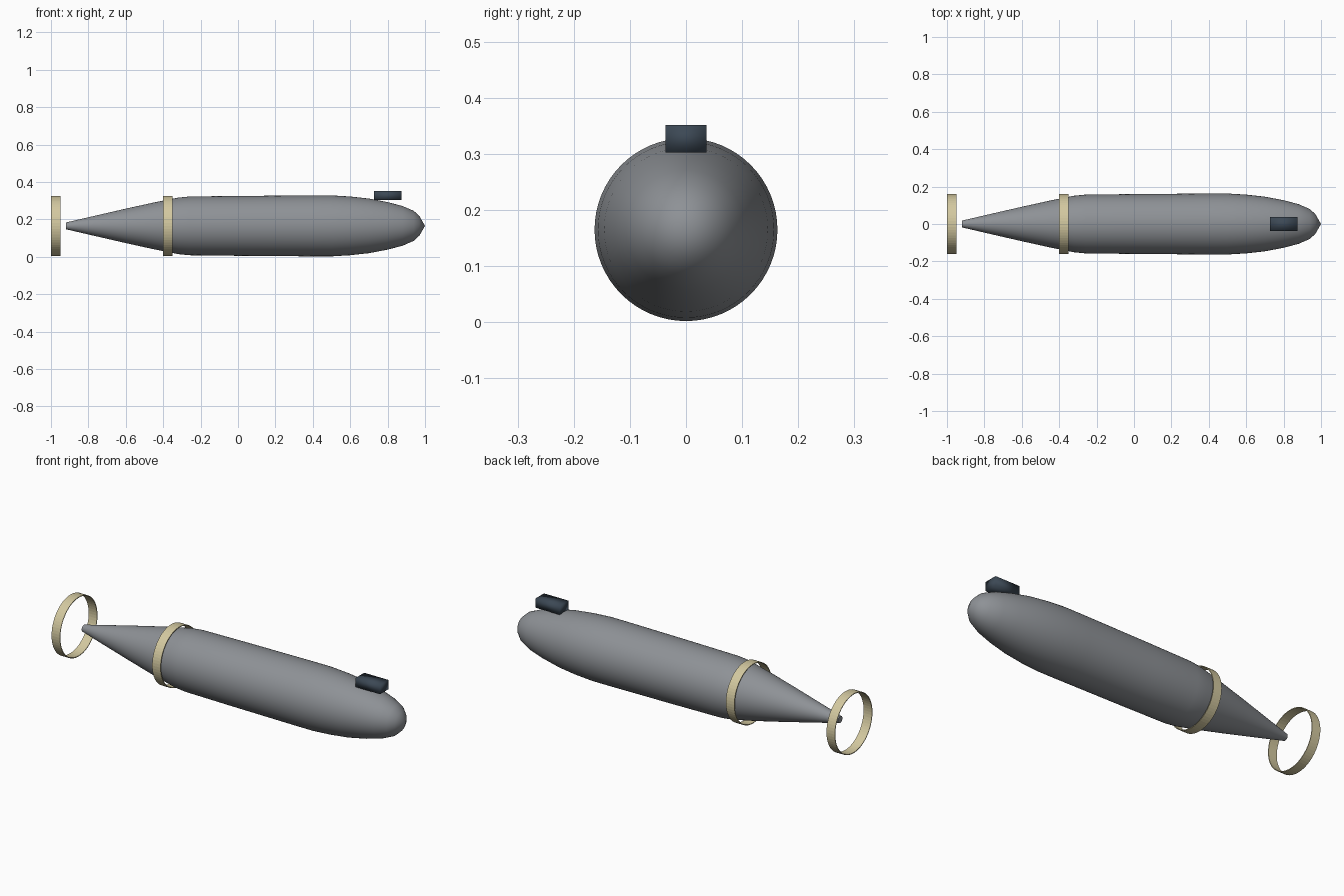
import bpy, math

if "Cube" in bpy.data.objects:
    bpy.data.objects.remove(bpy.data.objects["Cube"])

AXIS_Z = 0.165
SEG = 64


def material(name, rgb):
    m = bpy.data.materials.new(name)
    m.diffuse_color = (*rgb, 1)
    m.use_nodes = True
    m.node_tree.nodes["Principled BSDF"].inputs["Base Color"].default_value = m.diffuse_color
    return m


GREY = material("hull grey", (0.27, 0.285, 0.305))
CREAM = material("pale cream", (0.65, 0.58, 0.35))
SLATE = material("dark slate", (0.045, 0.065, 0.09))


def lathe(name, profile, mat, closed=False, smooth=True):
    """Revolve (x, radius) points around the long axis."""
    verts, rings, faces = [], [], []
    for x, r in profile:
        n = 1 if r == 0 else SEG
        rings.append([len(verts) + i for i in range(n)])
        for i in range(n):
            a = 2 * math.pi * i / SEG
            verts.append((x, r * math.cos(a), AXIS_Z + r * math.sin(a)))
    pairs = list(zip(rings, rings[1:])) + ([(rings[-1], rings[0])] if closed else [])
    for p, q in pairs:
        for i in range(SEG):
            j = (i + 1) % SEG
            quad = [p[i % len(p)], p[j % len(p)], q[j % len(q)], q[i % len(q)]]
            faces.append(list(dict.fromkeys(reversed(quad))))
    me = bpy.data.meshes.new(name)
    me.from_pydata(verts, [], faces)
    me.materials.append(mat)
    ob = bpy.data.objects.new(name, me)
    bpy.context.collection.objects.link(ob)
    if smooth:
        bpy.ops.object.select_all(action='DESELECT')
        ob.select_set(True)
        bpy.context.view_layer.objects.active = ob
        bpy.ops.object.shade_smooth_by_angle(angle=math.radians(40))
    return ob


# Hull: blunt tapered tail, long cylinder, rounded nose
lathe("hull", [(-0.92, 0), (-0.92, 0.018), (-0.8, 0.046), (-0.6, 0.092),
               (-0.45, 0.125), (-0.38, 0.139), (-0.32, 0.151), (-0.26, 0.157),
               (0.0, 0.16), (0.4, 0.163), (0.5, 0.163), (0.6, 0.157),
               (0.7, 0.146), (0.8, 0.127), (0.88, 0.106), (0.94, 0.08),
               (0.97, 0.052), (1.0, 0)], GREY)

# Thin bands: one around the hull shoulder, one behind the tail
for name, x in (("hull_band", -0.4), ("tail_ring", -1.0)):
    lathe(name, [(x, 0.16), (x + 0.05, 0.16), (x + 0.05, 0.156), (x, 0.156)],
          CREAM, closed=True, smooth=False)

# Small box on top near the nose
bpy.ops.mesh.primitive_cube_add(size=1, location=(0.8, 0, 0.327))
box = bpy.context.object
box.name = "top_box"
box.scale = (0.146, 0.073, 0.049)
box.data.materials.append(SLATE)
bpy.ops.object.transform_apply(location=False, rotation=False, scale=True)
bpy.ops.object.shade_smooth()
